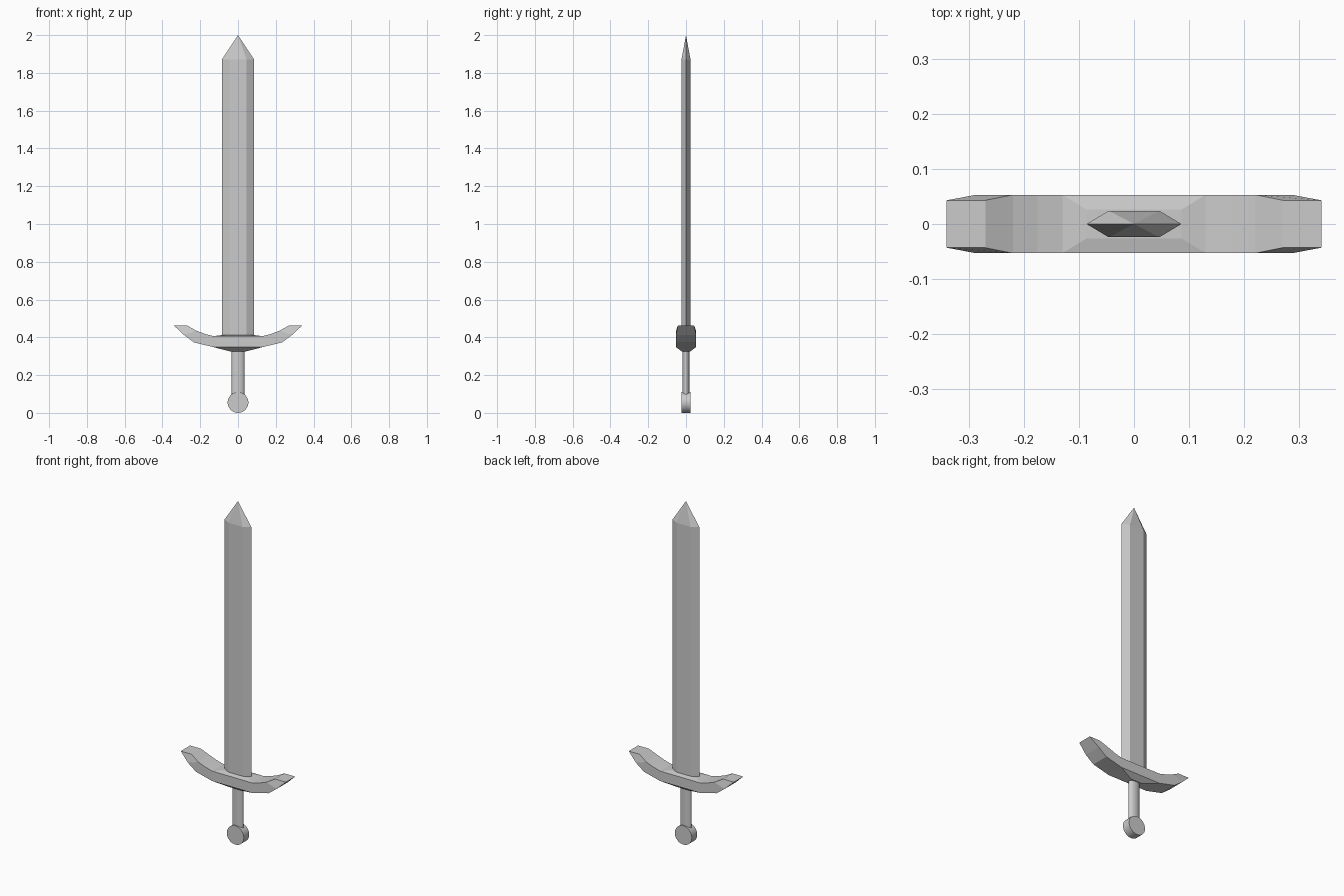
import bpy, bmesh, math
from mathutils import Matrix

if "Cube" in bpy.data.objects:
    bpy.data.objects.remove(bpy.data.objects["Cube"])


def finish(name, bm, smooth=False):
    bmesh.ops.recalc_face_normals(bm, faces=bm.faces)
    mesh = bpy.data.meshes.new(name)
    bm.to_mesh(mesh)
    bm.free()
    obj = bpy.data.objects.new(name, mesh)
    bpy.context.collection.objects.link(obj)
    if smooth:
        bpy.ops.object.select_all(action='DESELECT')
        obj.select_set(True)
        bpy.context.view_layer.objects.active = obj
        bpy.ops.object.shade_smooth_by_angle(angle=math.radians(40))
    return obj


def loft(bm, rings, caps=True):
    loops = [[bm.verts.new(p) for p in ring] for ring in rings]
    for a, b in zip(loops, loops[1:]):
        for i in range(len(a)):
            j = (i + 1) % len(a)
            bm.faces.new((a[i], a[j], b[j], b[i]))
    if caps:
        bm.faces.new(loops[0])
        bm.faces.new(loops[-1])
    return loops


# Blade: six-sided bar closing to a point
bm = bmesh.new()
section = [(-.086, 0), (-.046, -.024), (.046, -.024),
           (.086, 0), (.046, .024), (-.046, .024)]
loops = loft(bm, [[(x, y, z) for x, y in section] for z in (.40, 1.87)], caps=False)
bm.faces.new(loops[0])
tip = bm.verts.new((0, 0, 2))
for i in range(6):
    bm.faces.new((loops[1][i], loops[1][(i + 1) % 6], tip))
finish("blade", bm)

# Guard: upswept bar, stations are (top x, top z, bottom x, bottom z, half depth)
half = [(.13, .406, .13, .348, .053), (.175, .418, .235, .374, .053),
        (.22, .435, .287, .413, .053), (.27, .463, .34, .463, .043)]
stations = [(-a, b, -c, d, e) for a, b, c, d, e in reversed(half)] + half
bm = bmesh.new()
loft(bm, [[(tx, -d, tz), (tx, d, tz), (bx, d, bz), (bx, -d, bz)]
          for tx, tz, bx, bz, d in stations])

# Shallow raised seat under the blade and tapered boss above the grip
bmesh.ops.recalc_face_normals(bm, faces=bm.faces)
middle = [f for f in bm.faces if abs(f.calc_center_median().x) < .01
          and abs(f.normal.z) > .9]
for face in middle:
    up = face.normal.z > 0
    bmesh.ops.inset_individual(bm, faces=[face], thickness=.01)
    hx, hy, z = (.086, .026, .412) if up else (.04, .022, .325)
    for v in face.verts:
        v.co = (math.copysign(hx, v.co.x), math.copysign(hy, v.co.y), z)
finish("guard", bm)

# Grip: oval rod
bm = bmesh.new()
bmesh.ops.create_cone(bm, cap_ends=True, segments=24, radius1=1, radius2=1, depth=1,
                      matrix=Matrix.Translation((0, 0, .215)) @ Matrix.Diagonal((.034, .018, .24, 1)))
finish("grip", bm, True)

# Pommel: round disc facing front
bm = bmesh.new()
bmesh.ops.create_cone(bm, cap_ends=True, segments=32, radius1=.055, radius2=.055, depth=.05,
                      matrix=Matrix.Translation((0, 0, .055)) @ Matrix.Rotation(math.pi / 2, 4, 'X'))
finish("pommel", bm, True)
